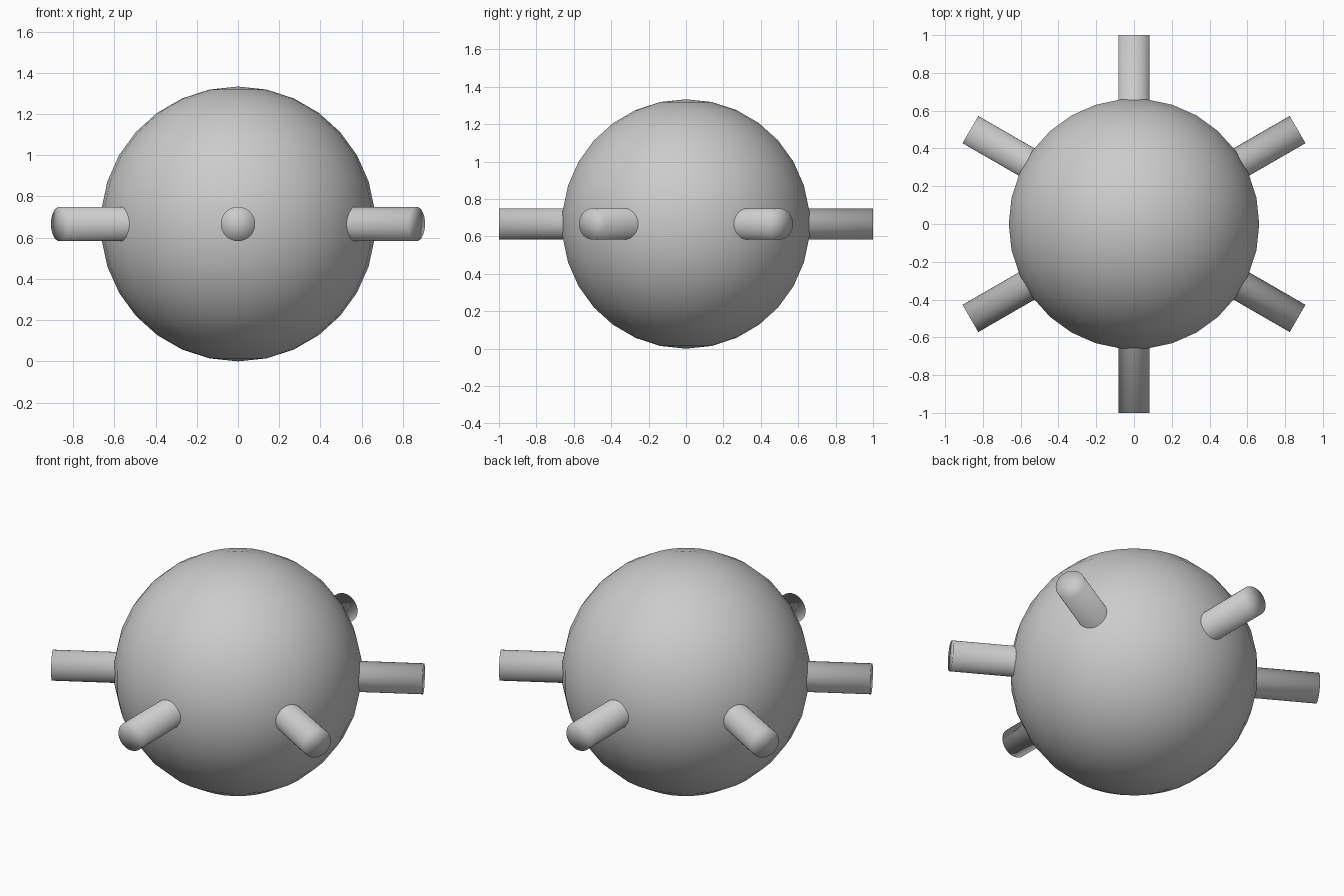
import bpy, math

if "Cube" in bpy.data.objects:
    bpy.data.objects.remove(bpy.data.objects["Cube"])

R = 2 / 3          # ball radius, also centre height
ROD_R = R / 8      # rod radius


def finish(name):
    obj = bpy.context.object
    obj.name = name
    bpy.ops.object.shade_smooth()
    return obj


# Ball: odd ring count leaves a flat band at the equator
bpy.ops.mesh.primitive_uv_sphere_add(segments=30, ring_count=15, radius=R,
                                     location=(0, 0, R),
                                     rotation=(0, 0, math.pi / 2))
finish("ball")

# Three rods through the centre give six evenly spaced pegs
for i, deg in enumerate((30, 90, 150)):
    bpy.ops.mesh.primitive_cylinder_add(vertices=32, radius=ROD_R, depth=2,
                                        end_fill_type='TRIFAN',
                                        location=(0, 0, R),
                                        rotation=(0, math.pi / 2, math.radians(deg)))
    finish(f"rod_{i + 1}")
